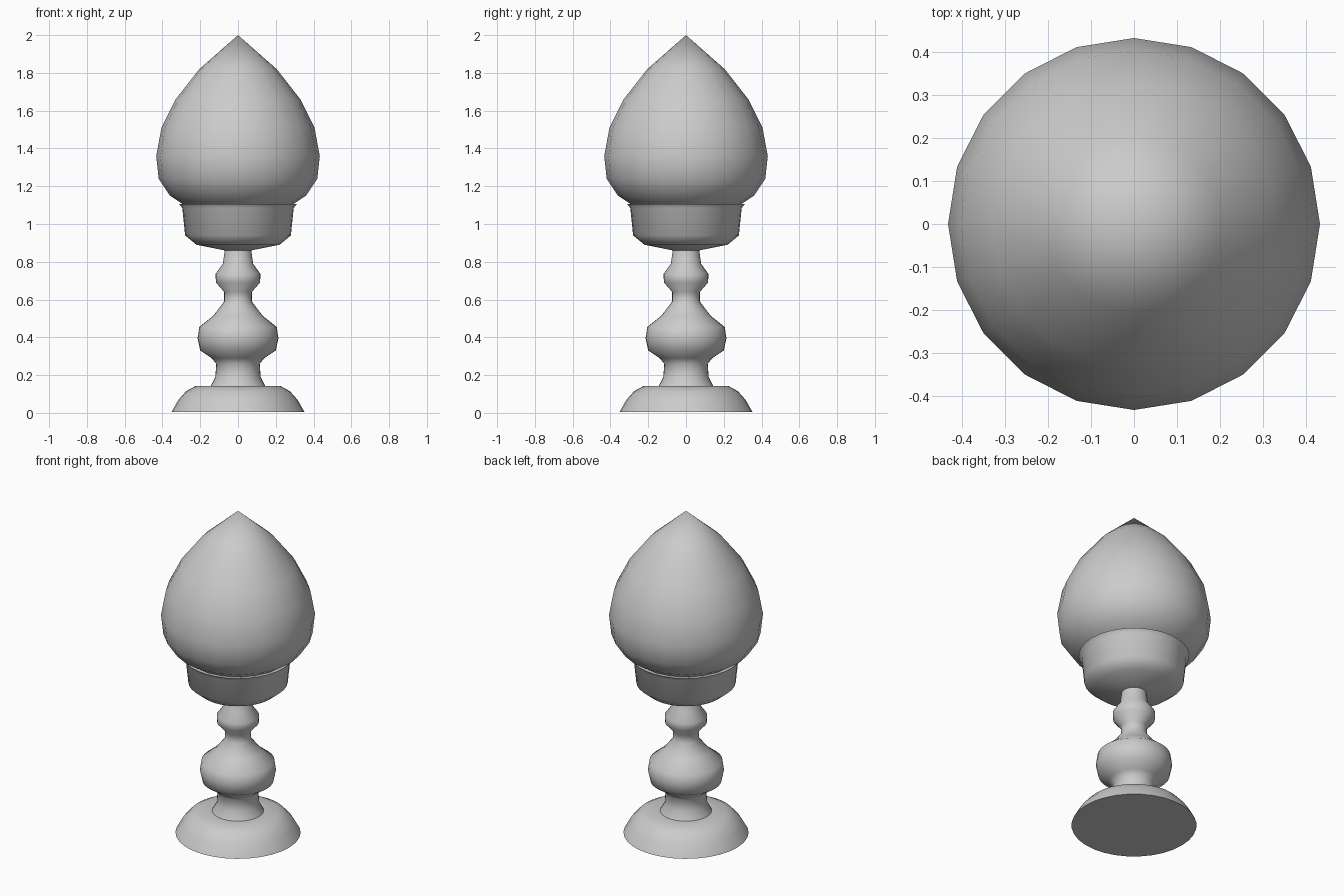
import bpy, bmesh, math

if "Cube" in bpy.data.objects:
    bpy.data.objects.remove(bpy.data.objects["Cube"])


def lathe(name, profile, sides, angle=40):
    """Revolve (radius, z) points around z; zero radius makes a pole."""
    bm = bmesh.new()
    rings = []
    for r, z in profile:
        if r == 0:
            rings.append([bm.verts.new((0, 0, z))] * sides)
        else:
            rings.append([bm.verts.new((r * math.cos(2 * math.pi * i / sides),
                                        r * math.sin(2 * math.pi * i / sides), z))
                          for i in range(sides)])
    for a, b in zip(rings, rings[1:]):
        for i in range(sides):
            j = (i + 1) % sides
            bm.faces.new(list(dict.fromkeys((a[i], a[j], b[j], b[i]))))
    bmesh.ops.recalc_face_normals(bm, faces=bm.faces)
    mesh = bpy.data.meshes.new(name)
    bm.to_mesh(mesh)
    bm.free()
    obj = bpy.data.objects.new(name, mesh)
    bpy.context.collection.objects.link(obj)
    bpy.ops.object.select_all(action='DESELECT')
    obj.select_set(True)
    bpy.context.view_layer.objects.active = obj
    bpy.ops.object.shade_smooth_by_angle(angle=math.radians(angle))
    return obj


# Domed foot, turned stem and cup, with a thin rim and hollow
lathe("turned_stand", [
    (0, 0.005), (0.352, 0.005), (0.315, 0.07), (0.275, 0.115), (0.225, 0.142),
    (0.145, 0.142), (0.12, 0.19), (0.115, 0.26), (0.14, 0.29), (0.20, 0.33),
    (0.214, 0.395), (0.205, 0.455), (0.13, 0.515), (0.073, 0.59),
    (0.073, 0.64), (0.117, 0.69), (0.119, 0.735), (0.08, 0.79), (0.07, 0.86),
    (0.22, 0.89), (0.28, 0.94), (0.295, 1.085), (0.312, 1.106),
    (0.285, 1.106), (0.27, 1.04), (0, 1.02)], 32, 50)

# Pointed flame-shaped bulb seated in the cup
lathe("flame_finial", [
    (0, 1.04), (0.18, 1.05), (0.285, 1.10), (0.36, 1.15), (0.42, 1.24),
    (0.433, 1.36), (0.405, 1.51), (0.33, 1.66), (0.205, 1.82), (0, 2.0)], 20, 60)
